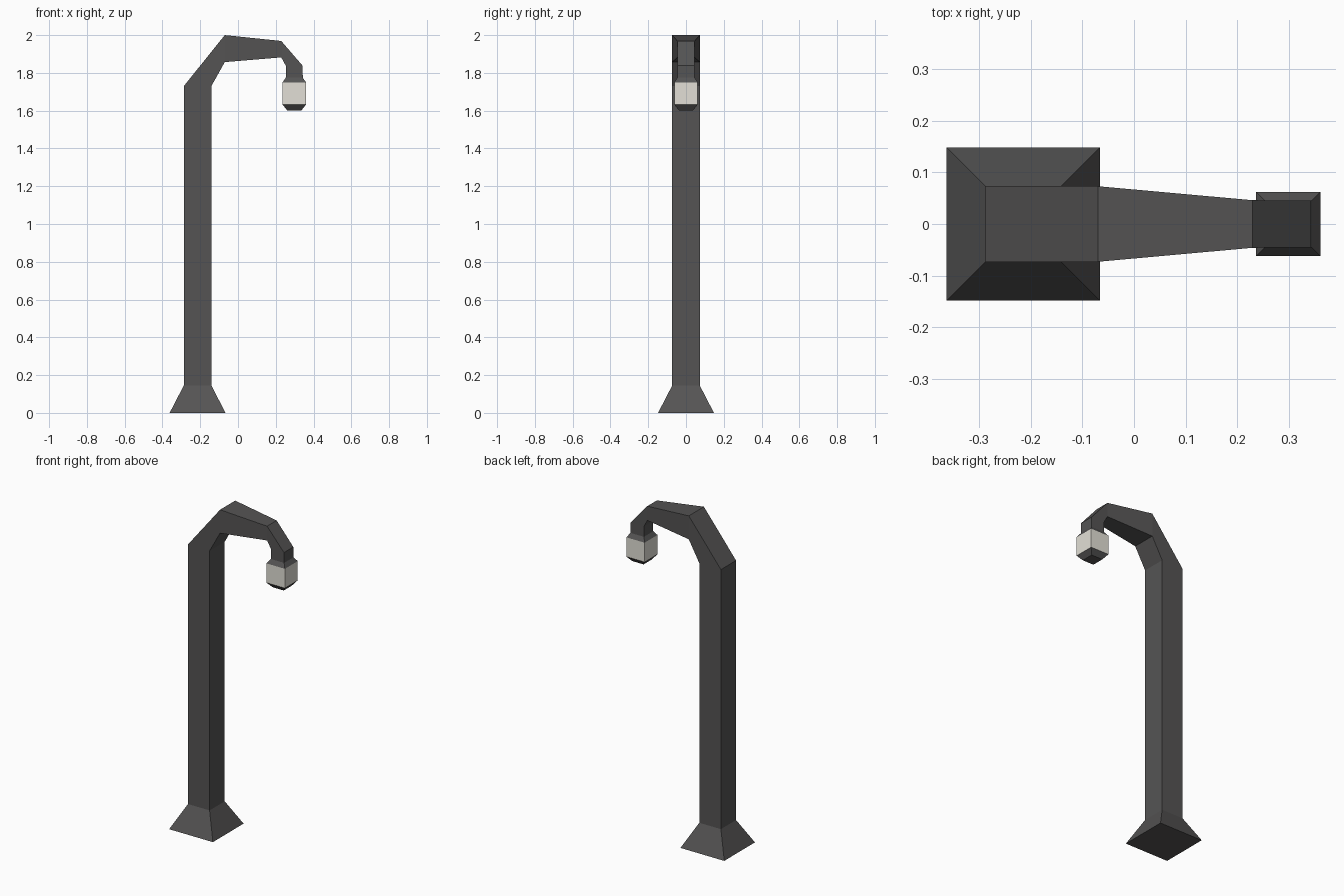
import bpy, bmesh

if "Cube" in bpy.data.objects:
    bpy.data.objects.remove(bpy.data.objects["Cube"])


def material(name, rgb):
    m = bpy.data.materials.new(name)
    m.diffuse_color = (*rgb, 1)
    m.use_nodes = True
    m.node_tree.nodes["Principled BSDF"].inputs["Base Color"].default_value = m.diffuse_color
    return m


def loft(name, sections, mat, caps=(True, True)):
    """Square tube through sections (left x, left z, right x, right z, half depth)."""
    bm = bmesh.new()
    rings = []
    for xl, zl, xr, zr, d in sections:
        corners = [(xl, -d, zl), (xr, -d, zr), (xr, d, zr), (xl, d, zl)]
        rings.append([bm.verts.new(c) for c in corners])
    for a, b in zip(rings, rings[1:]):
        for i in range(4):
            j = (i + 1) % 4
            bm.faces.new((a[i], a[j], b[j], b[i]))
    if caps[0]:
        bm.faces.new(rings[0][::-1])
    if caps[1]:
        bm.faces.new(rings[-1])
    bmesh.ops.recalc_face_normals(bm, faces=bm.faces)
    mesh = bpy.data.meshes.new(name)
    bm.to_mesh(mesh)
    bm.free()
    mesh.materials.append(mat)
    ob = bpy.data.objects.new(name, mesh)
    bpy.context.collection.objects.link(ob)
    return ob


def level(xc, half, z):
    """Horizontal square section."""
    return (xc - half, z, xc + half, z, half)


metal = material("dark_metal", (0.09, 0.088, 0.088))
glass = material("lamp_glass", (0.76, 0.74, 0.67))
POLE_X, LAMP_X = -0.214, 0.298

# flared foot, pole, curved arm, neck and lamp hood
loft("lamp_post", [
    level(POLE_X, 0.148, 0.0),
    level(POLE_X, 0.073, 0.145),
    level(POLE_X, 0.073, 1.73),
    (-0.07, 2.0, -0.07, 1.857, 0.073),
    (0.229, 1.969, 0.229, 1.882, 0.046),
    (0.342, 1.838, 0.253, 1.838, 0.045),
    (0.343, 1.775, 0.253, 1.775, 0.045),
    (0.360, 1.75, 0.236, 1.75, 0.062),
], metal)

# lamp glass
loft("lamp_glass", [level(LAMP_X, 0.062, 1.632), level(LAMP_X, 0.062, 1.75)], glass)

# bottom cap of the lamp
loft("lamp_bottom_cap", [level(LAMP_X, 0.038, 1.602), level(LAMP_X, 0.062, 1.632)], metal)
